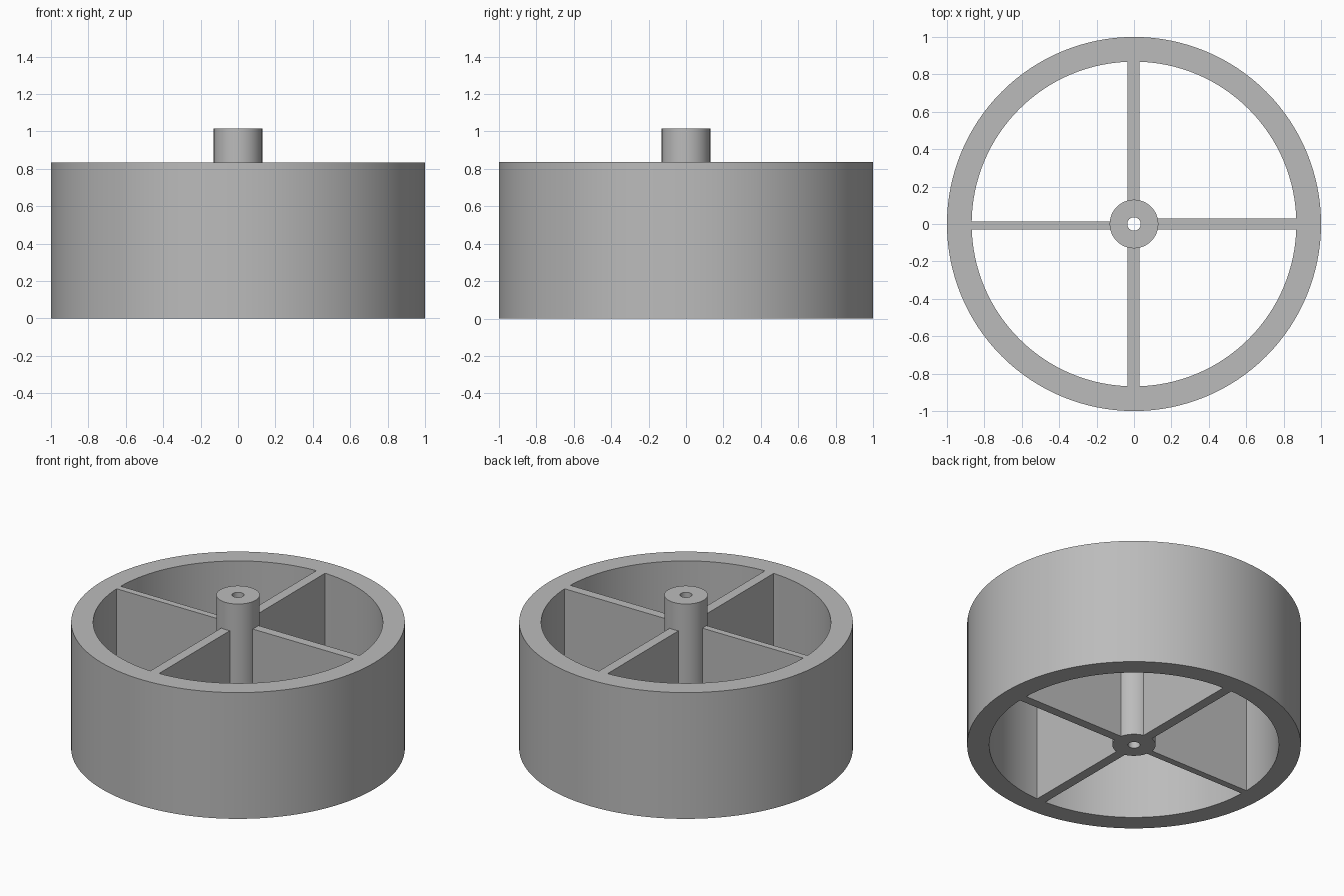
import bpy, bmesh, math

if "Cube" in bpy.data.objects:
    bpy.data.objects.remove(bpy.data.objects["Cube"])

grey = bpy.data.materials.new("plain grey")
grey.diffuse_color = (0.5, 0.5, 0.5, 1)
grey.use_nodes = True
grey.node_tree.nodes["Principled BSDF"].inputs["Base Color"].default_value = grey.diffuse_color


def finish(name, bm):
    bmesh.ops.recalc_face_normals(bm, faces=bm.faces)
    mesh = bpy.data.meshes.new(name)
    bm.to_mesh(mesh)
    bm.free()
    mesh.materials.append(grey)
    obj = bpy.data.objects.new(name, mesh)
    bpy.context.collection.objects.link(obj)
    bpy.ops.object.select_all(action='DESELECT')
    obj.select_set(True)
    bpy.context.view_layer.objects.active = obj
    bpy.ops.object.shade_smooth_by_angle(angle=math.radians(30))
    return obj


def tube(name, outer, inner, height, n):
    """Hollow cylinder standing on z = 0."""
    bm = bmesh.new()
    rings = []
    for r, z in ((outer, 0), (outer, height), (inner, height), (inner, 0)):
        rings.append([bm.verts.new((r * math.cos(2 * math.pi * i / n),
                                    r * math.sin(2 * math.pi * i / n), z))
                      for i in range(n)])
    for k in range(4):
        a, b = rings[k], rings[(k + 1) % 4]
        for i in range(n):
            j = (i + 1) % n
            bm.faces.new((a[i], a[j], b[j], b[i]))
    return finish(name, bm)


def plate(name, x0, x1, y0, y1, height):
    """Upright spoke plate."""
    bm = bmesh.new()
    bmesh.ops.create_cube(bm, size=1)
    for v in bm.verts:
        v.co = (x1 if v.co.x > 0 else x0,
                y1 if v.co.y > 0 else y0,
                height if v.co.z > 0 else 0)
    return finish(name, bm)


H = 0.835            # rim height
R_IN, HUB = 0.868, 0.13

# Rim and the taller bored hub
tube("rim", 1.0, R_IN, H, 128)
tube("hub", HUB, 0.036, 1.015, 64)

# Four spokes, reaching just inside hub and rim; the left one is thinner
a, b = HUB - 0.01, R_IN + 0.005
plate("right_spoke", a, b, -0.03, 0.03, H)
plate("left_spoke", -b, -a, -0.03, 0.014, H)
plate("back_spoke", -0.034, 0.03, a, b, H)
plate("front_spoke", -0.034, 0.03, -b, -a, H)
